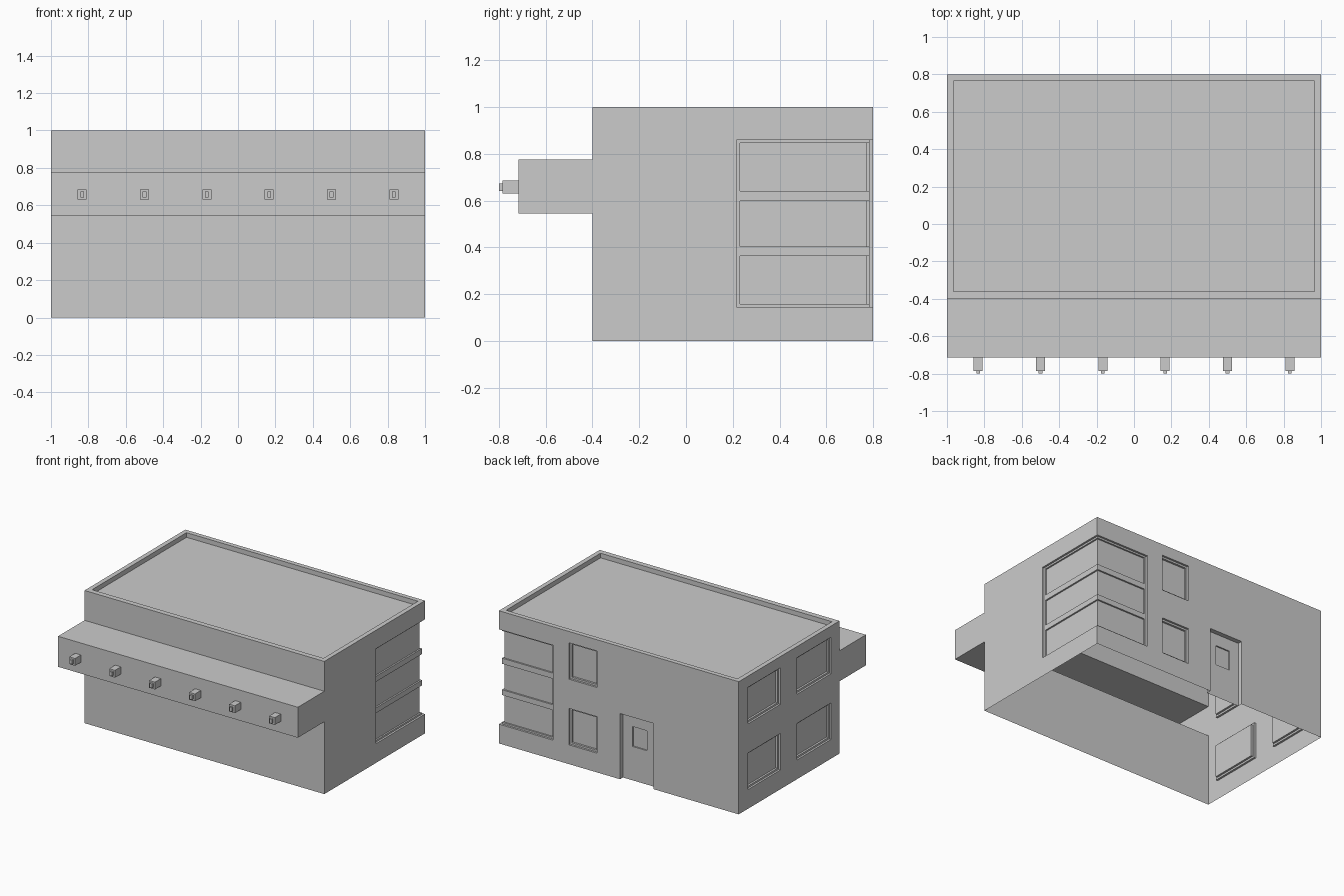
import bpy, bmesh
from mathutils import Vector

if "Cube" in bpy.data.objects:
    bpy.data.objects.remove(bpy.data.objects["Cube"])


def prism(name, profile, direction):
    """Solid made by pushing a flat 3D outline along a direction."""
    bm = bmesh.new()
    face = bm.faces.new([bm.verts.new(p) for p in profile])
    ext = bmesh.ops.extrude_face_region(bm, geom=[face], use_keep_orig=True)
    moved = [g for g in ext["geom"] if isinstance(g, bmesh.types.BMVert)]
    bmesh.ops.translate(bm, verts=moved, vec=Vector(direction))
    bmesh.ops.recalc_face_normals(bm, faces=bm.faces)
    mesh = bpy.data.meshes.new(name)
    bm.to_mesh(mesh)
    bm.free()
    ob = bpy.data.objects.new(name, mesh)
    bpy.context.collection.objects.link(ob)
    return ob


def box(name, x0, x1, y0, y1, z0, z1):
    return prism(name, [(x0, y0, z0), (x1, y0, z0), (x1, y1, z0), (x0, y1, z0)],
                 (0, 0, z1 - z0))


def carve(target, cutter):
    """Cut a recess and throw the cutter away."""
    cutter.hide_render = True
    mod = target.modifiers.new("recess", 'BOOLEAN')
    mod.operation = 'DIFFERENCE'
    mod.solver = 'EXACT'
    mod.object = cutter
    bpy.context.view_layer.objects.active = target
    bpy.ops.object.modifier_apply(modifier=mod.name)
    bpy.data.objects.remove(cutter, do_unlink=True)


# building body with canopy, one side profile pushed along x
side = [(-.4, 0), (.8, 0), (.8, 1), (-.4, 1), (-.4, .775),
        (-.715, .775), (-.715, .545), (-.4, .545)]
body = prism("building_shell", [(-1, y, z) for y, z in side], (2, 0, 0))

# sunken roof inside the parapet
carve(body, box("roof_cut", -.965, .965, -.36, .765, .965, 1.2))


# wrap-around corner windows: shallow frame, then three panes
def corner_cut(x, y, depth, z0, z1):
    a, b = 1 - depth, .8 - depth
    outline = [(a, y), (1.2, y), (1.2, 1), (x, 1), (x, b), (a, b)]
    carve(body, prism("corner_cut", [(p, q, z0) for p, q in outline], (0, 0, z1 - z0)))


corner_cut(.55, .215, .015, .145, .86)
for z0, z1 in ((.158, .363), (.403, .599), (.641, .847)):
    corner_cut(.565, .23, .027, z0, z1)

# framed windows on the back and left walls, two floors
for z0, z1 in ((.145, .42), (.64, .915)):
    for inset, depth in ((0, .015), (.014, .03)):
        za, zb = z0 + inset, z1 - inset
        carve(body, box("back_window_cut", .183 + inset, .417 - inset,
                        .8 - depth, 1, za, zb))
        for y0, y1 in ((-.3, .105), (.305, .69)):
            carve(body, box("left_window_cut", -1.2, -1 + depth,
                            y0 + inset, y1 - inset, za, zb))

# back door and its small window
carve(body, box("door_cut", -.29, -.01, .765, 1, -.1, .495))
carve(body, box("door_window_cut", -.21, -.09, .755, 1, .255, .405))

# the shell is open underneath
bm = bmesh.new()
bm.from_mesh(body.data)
floor = [f for f in bm.faces if all(v.co.z < 1e-4 for v in f.verts)]
bmesh.ops.delete(bm, geom=floor, context='FACES')
bm.to_mesh(body.data)
bm.free()

# row of lamps on the canopy front
for i in range(6):
    x = -5 / 6 + i / 3
    box("lamp_housing", x - .024, x + .024, -.785, -.715, .63, .685)
    box("lamp_tip", x - .01, x + .01, -.8, -.785, .642, .673)
